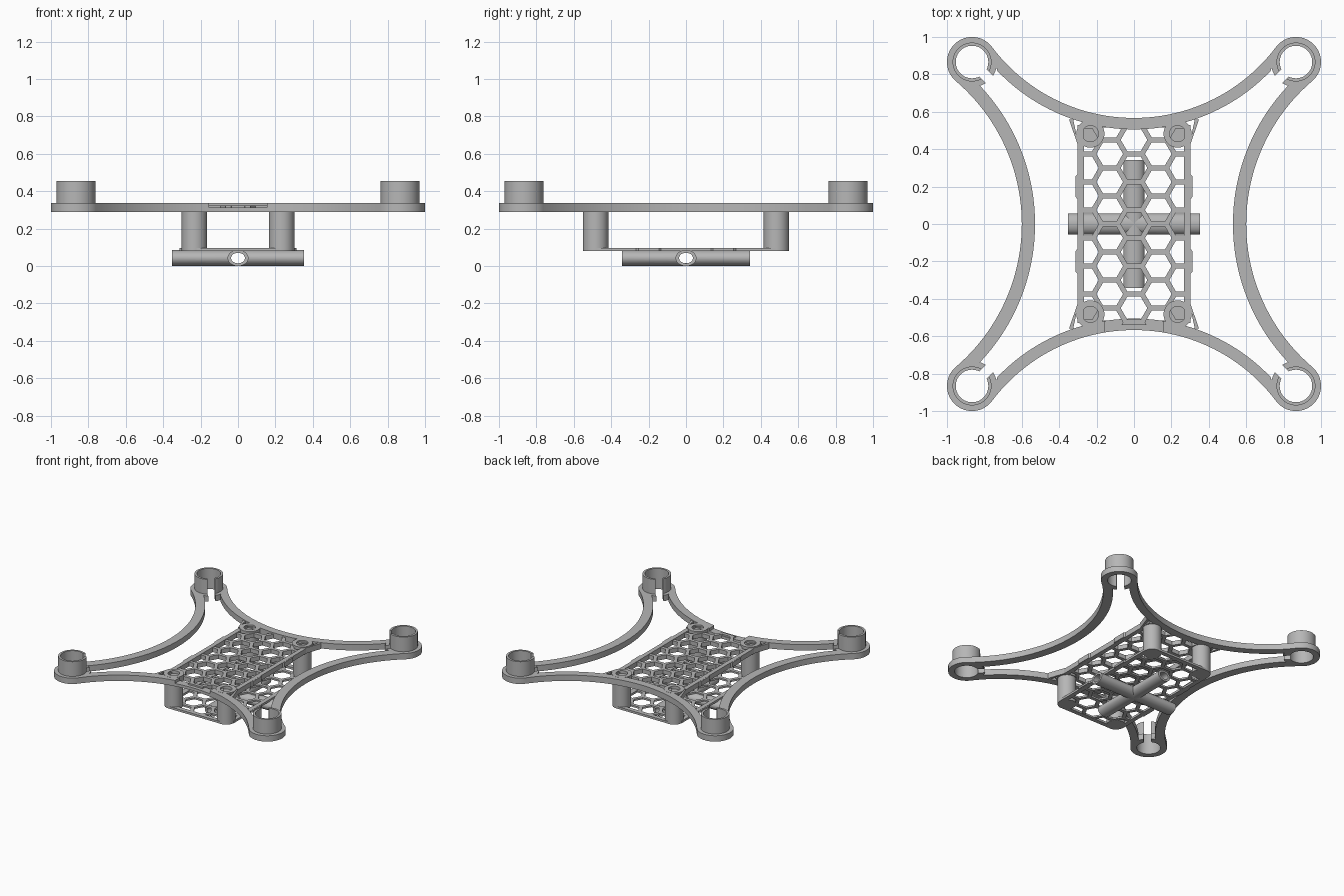
import bpy, bmesh
from math import pi, sin, cos, asin, sqrt
from mathutils import Matrix, Vector

cube = bpy.data.objects.get("Cube")
if cube:
    bpy.data.objects.remove(cube)

GREY = (0.47, 0.47, 0.47, 1)
mat = bpy.data.materials.new("plain grey plastic")
mat.use_nodes = True
mat.diffuse_color = GREY
bsdf = next(n for n in mat.node_tree.nodes if n.type == 'BSDF_PRINCIPLED')
bsdf.inputs["Base Color"].default_value = GREY


def make(name, bm):
    bmesh.ops.recalc_face_normals(bm, faces=bm.faces)
    me = bpy.data.meshes.new(name)
    bm.to_mesh(me)
    bm.free()
    me.materials.append(mat)
    ob = bpy.data.objects.new(name, me)
    bpy.context.collection.objects.link(ob)
    smooth(ob)
    return ob


def smooth(ob):
    bpy.ops.object.select_all(action='DESELECT')
    ob.select_set(True)
    bpy.context.view_layer.objects.active = ob
    bpy.ops.object.shade_smooth_by_angle(angle=pi / 6)


def add_prism(bm, pts, z0, z1):
    face = bm.faces.new([bm.verts.new((x, y, z0)) for x, y in pts])
    new = bmesh.ops.extrude_face_region(bm, geom=[face])["geom"]
    bmesh.ops.translate(bm, vec=(0, 0, z1 - z0),
                        verts=[v for v in new if isinstance(v, bmesh.types.BMVert)])


def prism(name, pts, z0, z1):
    bm = bmesh.new()
    add_prism(bm, pts, z0, z1)
    return make(name, bm)


def rect(x0, x1, y0, y1):
    return [(x0, y0), (x1, y0), (x1, y1), (x0, y1)]


def arc(cx, cy, r, a0, a1, n):
    return [(cx + r * cos(a0 + (a1 - a0) * i / n),
             cy + r * sin(a0 + (a1 - a0) * i / n)) for i in range(n + 1)]


def circle(cx, cy, r, n=40):
    return arc(cx, cy, r, 0, 2 * pi, n)[:-1]


def cut(ob, cutter):
    cutter.hide_render = True
    mod = ob.modifiers.new("cut", 'BOOLEAN')
    mod.operation = 'DIFFERENCE'
    mod.solver = 'EXACT'
    mod.object = cutter
    bpy.context.view_layer.objects.active = ob
    bpy.ops.object.modifier_apply(modifier=mod.name)
    bpy.data.objects.remove(cutter)
    smooth(ob)


BASE, TOP = 0.29, 0.337
MOTOR = 0.866
CORNERS = [(sx, sy) for sx in (-1, 1) for sy in (-1, 1)]


# Motor mounts: slotted ring and taller slotted cup at each corner
def slotted_ring(name, cx, cy, facing, r_out, r_in, z0, z1, half=0.027):
    a, b = asin(half / r_out), asin(half / r_in)
    outer = arc(cx, cy, r_out, facing + a, facing + 2 * pi - a, 56)
    inner = arc(cx, cy, r_in, facing + 2 * pi - b, facing + b, 56)
    prism(name, outer + inner, z0, z1)


for sx, sy in CORNERS:
    facing = Vector((1, 0)).angle_signed(Vector((-sx, -sy))) * -1
    slotted_ring("motor_ring", sx * MOTOR, sy * MOTOR, facing, 0.134, 0.087, BASE, TOP)
    slotted_ring("motor_cup", sx * MOTOR, sy * MOTOR, facing, 0.104, 0.087, BASE + 0.002, 0.455)


# Curved arms, drawn on the -y side and turned into place
def arm(name, turn, centre, r_out, r_in, t_out, t_in):
    pts = arc(0, -centre, r_out, pi / 2 - t_out, pi / 2 + t_out, 48)
    pts += arc(0, -centre, r_in, pi / 2 + t_in, pi / 2 - t_in, 48)
    rot = Matrix.Rotation(turn, 2)
    return prism(name, [tuple(rot @ Vector(p)) for p in pts], BASE, TOP)


front = arm("front_arm", 0, 1.516, 0.949, 1.01, 0.927, 0.809)
arm("back_arm", pi, 1.516, 0.949, 1.01, 0.927, 0.809)
arm("left_arm", pi / 2, 1.604, 1.004, 1.075, 0.865, 0.756)
arm("right_arm", -pi / 2, 1.604, 1.004, 1.075, 0.865, 0.756)
cut(front, prism("recess_cutter", rect(-0.155, 0.155, -0.62, -0.45), 0.313, 0.4))


# Honeycomb plates
def honeycomb(name, half_x, half_y, z0, z1, pitch=0.15, radius=0.071):
    plate = prism(name, rect(-half_x, half_x, -half_y, half_y), z0, z1)
    bm = bmesh.new()
    for col in range(-2, 3):
        for row in range(-4, 5):
            y = (row + 0.5 * (col % 2)) * pitch
            add_prism(bm, circle(col * pitch * sqrt(3) / 2, y, radius, 6), z0 - 0.1, z1 + 0.1)
    cut(plate, make("hex_cutter", bm))


honeycomb("upper_honeycomb", 0.275, 0.54, BASE + 0.001, 0.325)
honeycomb("lower_honeycomb", 0.275, 0.53, 0.081, 0.095)

# Side rails with small bumps, on both levels
for level, z0, z1, reach in (("upper", BASE, 0.33, 0.53), ("lower", 0.08, 0.097, 0.485)):
    for s in (-1, 1):
        prism(level + "_rail", rect(s * 0.268, s * 0.303, -reach, reach), z0, z1)
        for e in (-1, 1):
            y = e * 0.2
            prism(level + "_rail_bump",
                  [(s * 0.3, y - 0.07), (s * 0.312, y - 0.055),
                   (s * 0.312, y + 0.055), (s * 0.3, y + 0.07)], z0 + 0.001, z1 - 0.001)

# Lower end bars
for e in (-1, 1):
    prism("lower_end_bar", rect(-0.235, 0.235, e * 0.515, e * 0.55), 0.08, 0.097)

# Posts with a blind hole in the top, collars and corner gussets
for sx, sy in CORNERS:
    px, py = sx * 0.233, sy * 0.483
    bm = bmesh.new()
    add_prism(bm, circle(px, py, 0.068), 0.08, BASE + 0.01)
    make("post", bm)
    collar = prism("post_collar", circle(px, py, 0.075), BASE, TOP + 0.001)
    cut(collar, prism("hole_cutter", circle(px, py, 0.043), 0.315, 0.4))
    prism("gusset", [(sx * 0.298, sy * 0.43), (sx * 0.303, sy * 0.43),
                     (sx * 0.348, sy * 0.56), (sx * 0.325, sy * 0.56)], BASE, TOP - 0.002)


# Crossed oval tubes under the lower plate, bored through
def oval_rod(name, along_x, length, wide, tall):
    bm = bmesh.new()
    add_prism(bm, circle(0, 0, 1), -0.5, 0.5)
    turn = Matrix.Rotation(pi / 2, 4, 'Y' if along_x else 'X')
    size = (length, 2 * wide, 2 * tall) if along_x else (2 * wide, length, 2 * tall)
    scale = Matrix.Diagonal((size[0] if along_x else wide,
                             wide if along_x else size[1], tall, 1))
    bm.transform(Matrix.Translation((0, 0, 0.043)) @ scale @ turn)
    return make(name, bm)


for name, along_x, length in (("cross_tube", True, 0.705), ("long_tube", False, 0.685)):
    tube = oval_rod(name, along_x, length, 0.056, 0.043)
    for direction in (True, False):
        cut(tube, oval_rod("bore_cutter", direction, 1, 0.037, 0.028))
